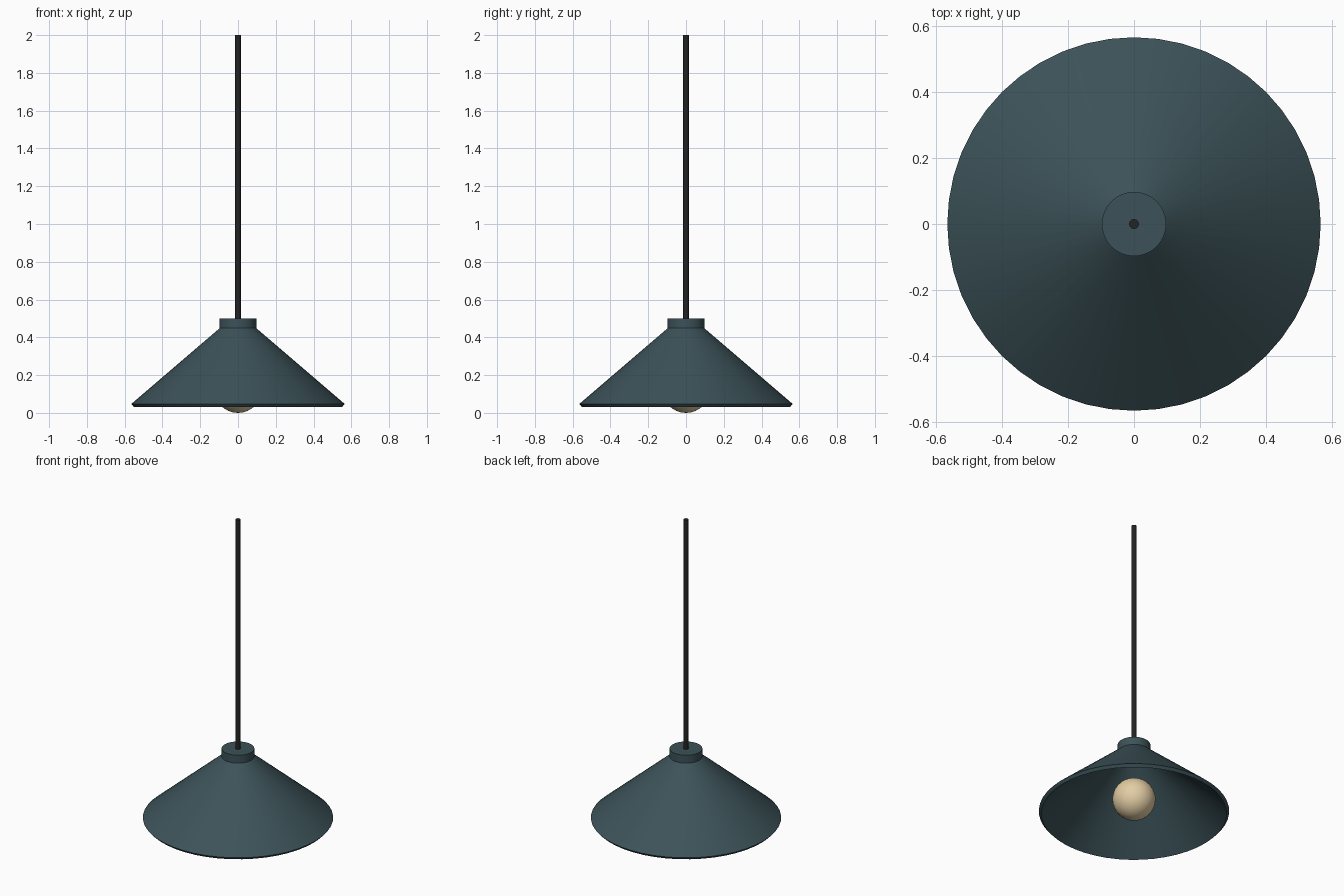
import bpy
import bmesh
import math

cube = bpy.data.objects.get("Cube")
if cube:
    bpy.data.objects.remove(cube, do_unlink=True)


def make_material(name, rgb, roughness):
    mat = bpy.data.materials.new(name)
    mat.use_nodes = True
    mat.diffuse_color = (*rgb, 1)
    bsdf = next(n for n in mat.node_tree.nodes if n.type == "BSDF_PRINCIPLED")
    bsdf.inputs["Base Color"].default_value = (*rgb, 1)
    bsdf.inputs["Roughness"].default_value = roughness
    return mat


def smooth(obj):
    bpy.ops.object.select_all(action="DESELECT")
    obj.select_set(True)
    bpy.context.view_layer.objects.active = obj
    bpy.ops.object.shade_smooth_by_angle(angle=math.radians(30))


def lathe(name, profile, mat, segments):
    """Revolve (radius, height) points around the vertical axis."""
    bm = bmesh.new()
    verts = [bm.verts.new((r, 0, z)) for r, z in profile]
    edges = [bm.edges.new(pair) for pair in zip(verts, verts[1:])]
    bmesh.ops.spin(bm, geom=verts + edges, cent=(0, 0, 0), axis=(0, 0, 1),
                   angle=math.tau, steps=segments)
    bmesh.ops.remove_doubles(bm, verts=bm.verts, dist=0.0001)
    bmesh.ops.recalc_face_normals(bm, faces=bm.faces)
    mesh = bpy.data.meshes.new(name)
    bm.to_mesh(mesh)
    bm.free()
    mesh.materials.append(mat)
    obj = bpy.data.objects.new(name, mesh)
    bpy.context.collection.objects.link(obj)
    smooth(obj)
    return obj


teal = make_material("dark teal", (0.045, 0.085, 0.098), 0.5)
black = make_material("cord black", (0.017, 0.017, 0.018), 0.6)
cream = make_material("warm cream", (0.76, 0.61, 0.37), 0.4)

# Conical shade: closed shell with a thin slanted rim
lathe("shade", [(0.095, 0.45), (0.565, 0.047), (0.55, 0.03),
                (0.08, 0.433), (0.095, 0.45)], teal, 48)

# Cap closing the top of the shade
lathe("cap", [(0, 0.448), (0.097, 0.448), (0.097, 0.5), (0, 0.5)], teal, 48)

# Hanging cord
lathe("cord", [(0, 0.49), (0.015, 0.49), (0.015, 2), (0, 2)], black, 16)

# Round bulb, just peeking out below the rim
bulb_radius = 0.128
bpy.ops.mesh.primitive_uv_sphere_add(segments=32, ring_count=16, radius=bulb_radius,
                                     location=(0, 0, bulb_radius))
bulb = bpy.context.object
bulb.name = "bulb"
bulb.data.materials.append(cream)
smooth(bulb)
